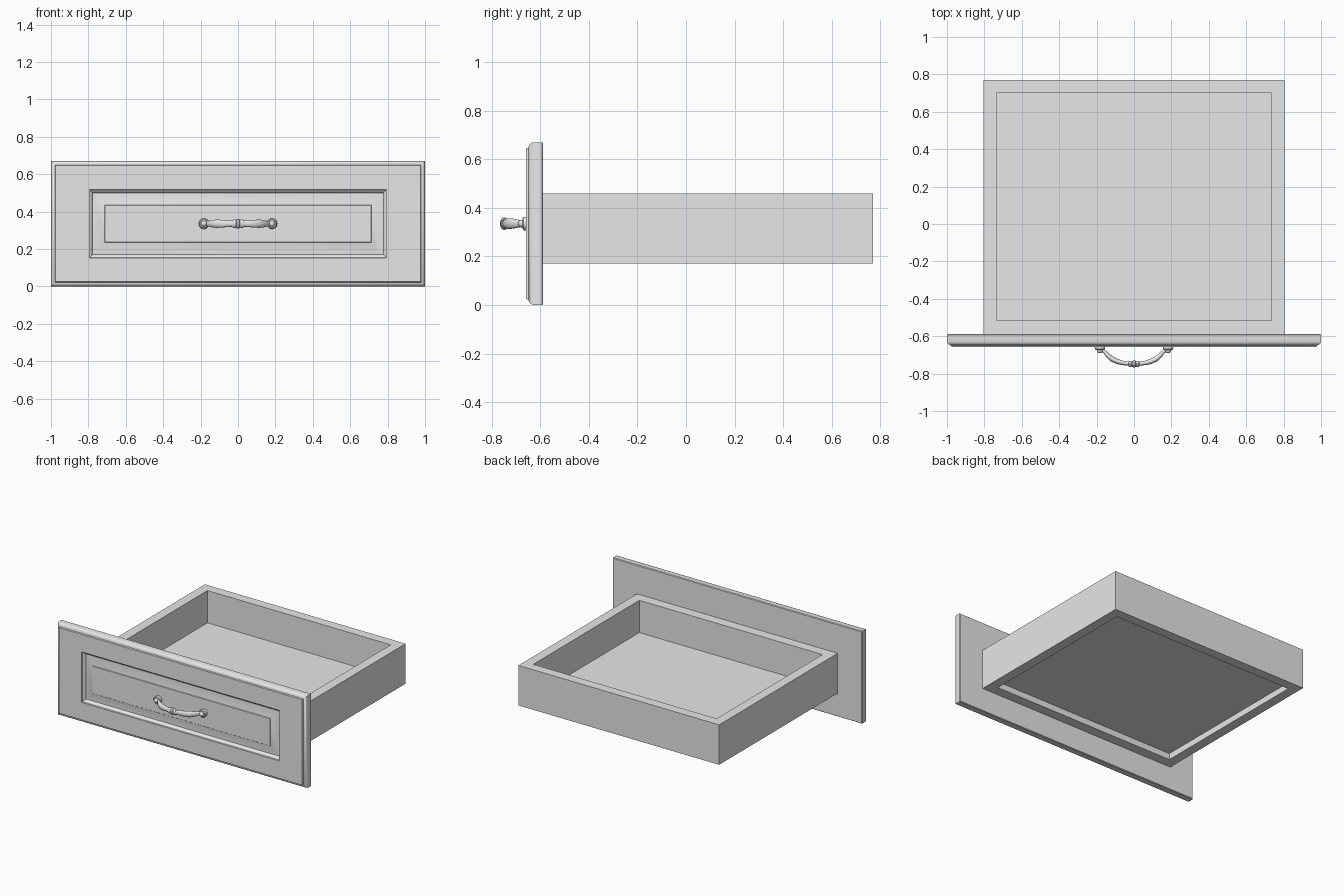
import bpy
import bmesh
import math
from mathutils import Vector

cube = bpy.data.objects.get("Cube")
if cube:
    bpy.data.objects.remove(cube, do_unlink=True)

grey = bpy.data.materials.new("plain grey")
grey.use_nodes = True
grey.diffuse_color = (0.8, 0.8, 0.8, 1)
grey.node_tree.nodes["Principled BSDF"].inputs["Base Color"].default_value = (0.8, 0.8, 0.8, 1)

MID_Z = 0.335


def finish(name, bm, smooth=True):
    bmesh.ops.recalc_face_normals(bm, faces=bm.faces)
    mesh = bpy.data.meshes.new(name)
    bm.to_mesh(mesh)
    bm.free()
    mesh.materials.append(grey)
    obj = bpy.data.objects.new(name, mesh)
    bpy.context.collection.objects.link(obj)
    if smooth:
        bpy.ops.object.select_all(action="DESELECT")
        obj.select_set(True)
        bpy.context.view_layer.objects.active = obj
        bpy.ops.object.shade_smooth_by_angle(angle=math.radians(35))
    return obj


def skin(bm, rings):
    """Join matching closed rings of points and cap both ends."""
    loops = [[bm.verts.new(p) for p in ring] for ring in rings]
    n = len(loops[0])
    for a, b in zip(loops, loops[1:]):
        for i in range(n):
            j = (i + 1) % n
            bm.faces.new((a[i], a[j], b[j], b[i]))
    bm.faces.new(loops[0])
    bm.faces.new(loops[-1])


def rect_y(hx, hz, y):
    return [(sx * hx, y, MID_Z + sz * hz) for sx, sz in ((-1, -1), (1, -1), (1, 1), (-1, 1))]


def rect_z(x, y0, y1, z):
    return [(-x, y0, z), (x, y0, z), (x, y1, z), (-x, y1, z)]


def sweep(name, stations, flat=1.0, sides=20):
    """Round bar along (x, y, radius) stations, at handle height."""
    pts = [Vector((x, y, 0)) for x, y, r in stations]
    rings = []
    for i, (p, s) in enumerate(zip(pts, stations)):
        t = (pts[min(i + 1, len(pts) - 1)] - pts[max(i - 1, 0)]).normalized()
        side = Vector((-t.y, t.x, 0)) * flat * s[2]
        up = Vector((0, 0, s[2]))
        base = p + Vector((0, 0, MID_Z))
        angles = [2 * math.pi * k / sides for k in range(sides)]
        rings.append([base + side * math.cos(a) + up * math.sin(a) for a in angles])
    bm = bmesh.new()
    skin(bm, rings)
    return finish(name, bm)


# Front panel: stepped rounded edge, moulded recess, raised field
outer = [(0.004, -0.588), (0, -0.593), (0, -0.628), (0.004, -0.638),
         (0.011, -0.645), (0.022, -0.649), (0.025, -0.658)]
inner = [(0, -0.658), (0.002, -0.650), (0.008, -0.647), (0.014, -0.641),
         (0.018, -0.630), (0.024, -0.630), (0.082, -0.646), (0.085, -0.650)]
rings = [rect_y(1 - i, 0.335 - i, y) for i, y in outer]
rings += [rect_y(0.795 - i, 0.183 - i, y) for i, y in inner]
bm = bmesh.new()
skin(bm, rings)
finish("front_panel", bm)

# Drawer walls: a closed rectangular frame
wall = [rect_z(0.805, -0.589, 0.77, 0.17), rect_z(0.805, -0.589, 0.77, 0.46),
        rect_z(0.735, -0.515, 0.70, 0.46), rect_z(0.735, -0.515, 0.70, 0.17)]
bm = bmesh.new()
loops = [[bm.verts.new(p) for p in ring] for ring in wall]
for a, b in zip(loops, loops[1:] + loops[:1]):
    for i in range(4):
        j = (i + 1) % 4
        bm.faces.new((a[i], a[j], b[j], b[i]))
finish("drawer_walls", bm, smooth=False)

# Drawer floor, set up from the lower rim
bm = bmesh.new()
skin(bm, [rect_z(0.74, -0.52, 0.705, z) for z in (0.215, 0.226)])
finish("drawer_floor", bm, smooth=False)

# Handle grip: bowed bar that swells and narrows
half = [(0.185, -0.672, 0.013), (0.168, -0.674, 0.013), (0.155, -0.685, 0.015),
        (0.14, -0.703, 0.019), (0.118, -0.722, 0.022), (0.09, -0.735, 0.021),
        (0.06, -0.743, 0.018), (0.03, -0.747, 0.016)]
grip = half + [(-x, y, r) for x, y, r in reversed(half)]
sweep("handle_grip", grip, flat=0.65)

# Handle collar: three beads at the middle
beads = []
for c, r in ((-0.02, 0.023), (0, 0.027), (0.02, 0.023)):
    beads += [(c + d, -0.748, r * k) for d, k in ((-0.0095, 0.8), (-0.005, 0.97), (0.005, 0.97), (0.0095, 0.8))]
sweep("handle_collar", beads, flat=0.7)

# Handle feet: round rosettes with a central stud
foot = [(-0.645, 0.027), (-0.661, 0.028), (-0.668, 0.027), (-0.673, 0.022),
        (-0.674, 0.016), (-0.682, 0.015), (-0.688, 0.011), (-0.691, 0.004)]
for label, s in (("left", 1), ("right", -1)):
    sweep(f"handle_foot_{label}", [(s * 0.182, y, r) for y, r in foot])
